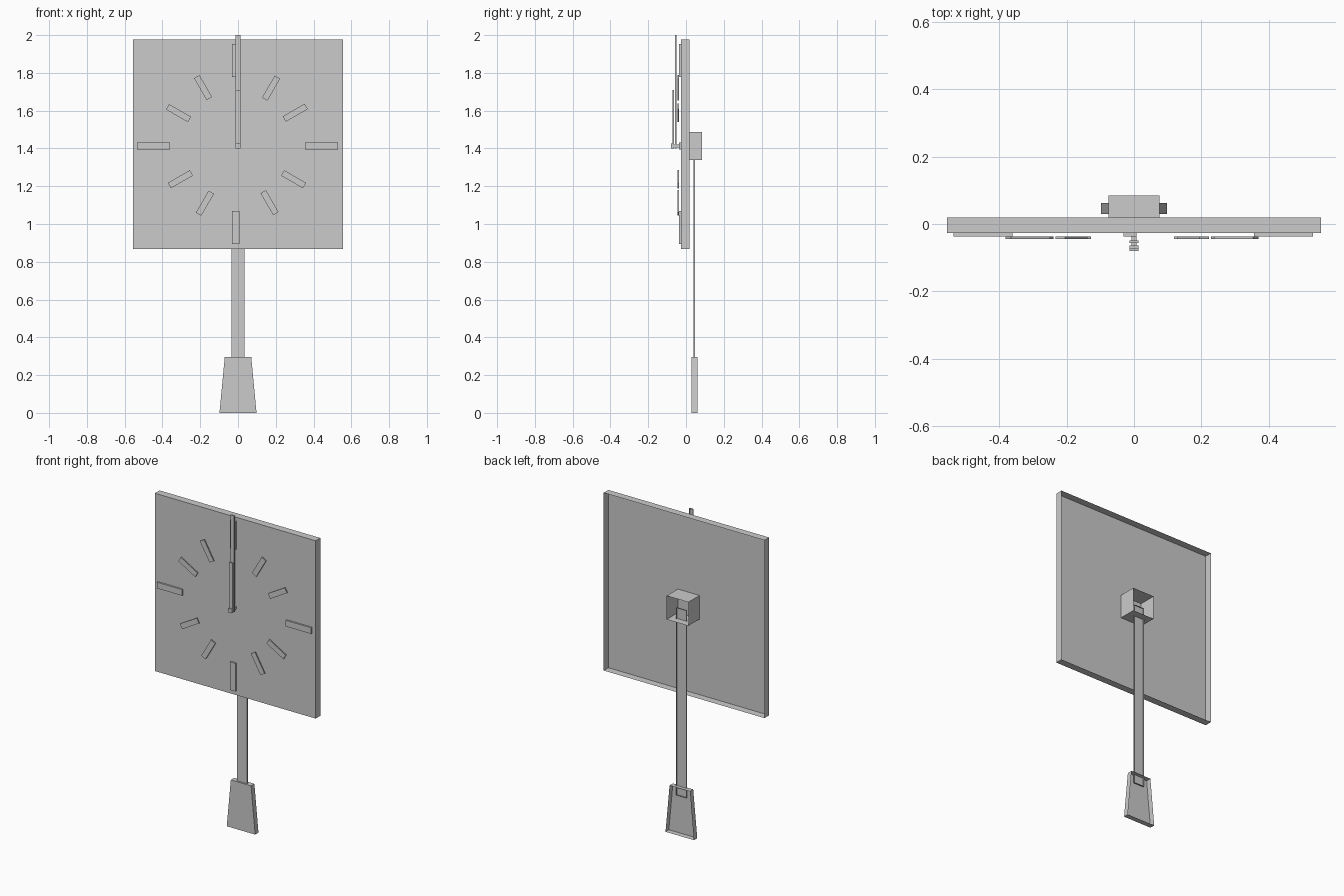
import bpy, bmesh, math

if "Cube" in bpy.data.objects:
    bpy.data.objects.remove(bpy.data.objects["Cube"])


def shell(name, outline, y_front, y_back):
    """Extruded outline (counter-clockwise seen from the front), open at the back."""
    bm = bmesh.new()
    front = [bm.verts.new((x, y_front, z)) for x, z in outline]
    back = [bm.verts.new((x, y_back, z)) for x, z in outline]
    bm.faces.new(front)
    n = len(outline)
    for i in range(n):
        j = (i + 1) % n
        bm.faces.new((front[j], front[i], back[i], back[j]))
    mesh = bpy.data.meshes.new(name)
    bm.to_mesh(mesh)
    bm.free()
    obj = bpy.data.objects.new(name, mesh)
    bpy.context.collection.objects.link(obj)
    return obj


def rect(x0, x1, z0, z1):
    return [(x0, z0), (x1, z0), (x1, z1), (x0, z1)]


def bar(cx, cz, length, width, degrees):
    """Rectangle outline turned about its centre."""
    c, s = math.cos(math.radians(degrees)), math.sin(math.radians(degrees))
    return [(cx + x * c - z * s, cz + x * s + z * c)
            for x, z in rect(-length / 2, length / 2, -width / 2, width / 2)]


# Square dial and the movement box behind it
shell("dial", rect(-0.555, 0.555, 0.868, 1.978), -0.027, 0.019)
shell("movement_box", rect(-0.075, 0.075, 1.34, 1.488), -0.026, 0.084)

# Long quarter-hour markers resting on the dial
for label, cx, cz, angle in [("3", 0.443, 1.413, 0), ("9", -0.447, 1.413, 0),
                             ("12", -0.012, 1.866, 90), ("6", -0.012, 0.982, 90)]:
    shell("quarter_marker_" + label, bar(cx, cz, 0.175, 0.038, angle), -0.037, -0.027)

# Short hour markers just in front of the dial
for label, cx, cz, angle in [("1", 0.175, 1.719, 60), ("2", 0.303, 1.589, 30),
                             ("4", 0.294, 1.237, 150), ("5", 0.167, 1.113, 120),
                             ("7", -0.175, 1.110, 60), ("8", -0.305, 1.237, 30),
                             ("10", -0.315, 1.587, 150), ("11", -0.185, 1.722, 120)]:
    shell("hour_marker_" + label, bar(cx, cz, 0.134, 0.033, angle), -0.044, -0.037)

# Hands, spindle and cap
shell("minute_hand", rect(-0.013, 0.013, 1.40, 2.0), -0.057, -0.049)
shell("hour_hand", rect(-0.013, 0.013, 1.40, 1.71), -0.072, -0.064)
shell("spindle", rect(-0.007, 0.007, 1.405, 1.42), -0.075, -0.027)
shell("spindle_cap", rect(-0.013, 0.013, 1.40, 1.425), -0.080, -0.071)

# Pendulum rod and tapered bob
shell("pendulum_rod", rect(-0.035, 0.035, 0.24, 1.41), 0.039, 0.047)
shell("pendulum_bob", [(-0.098, 0), (0.098, 0), (0.07, 0.297), (-0.07, 0.297)], 0.029, 0.062)
